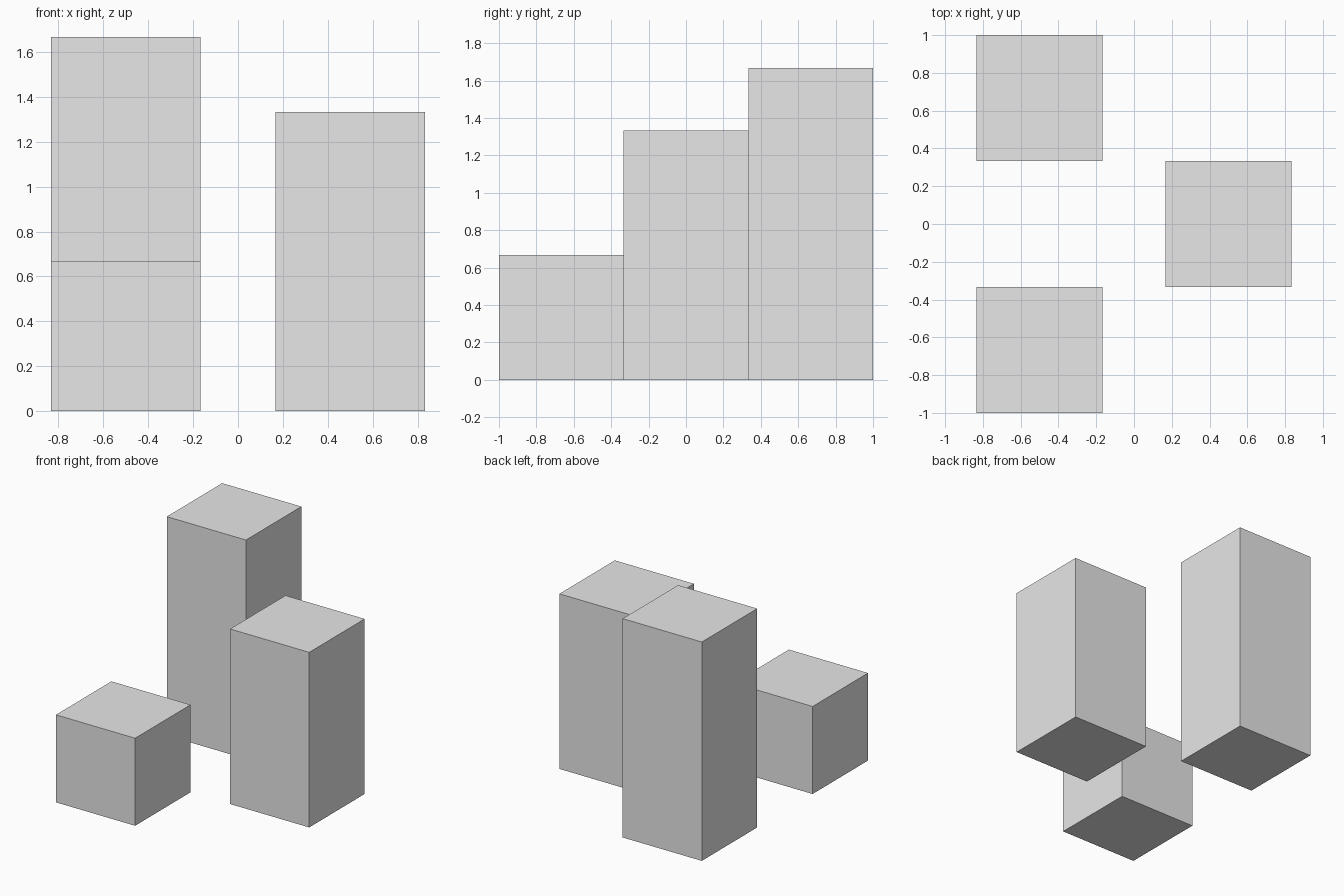
import bpy

cube = bpy.data.objects.get("Cube")
if cube:
    bpy.data.objects.remove(cube, do_unlink=True)

UNIT = 1 / 3
SIDE = 2 * UNIT

# Plain grey shared by all blocks
GREY = (0.8, 0.8, 0.8, 1)
grey = bpy.data.materials.new("light_grey")
grey.use_nodes = True
grey.diffuse_color = GREY
grey.node_tree.nodes["Principled BSDF"].inputs["Base Color"].default_value = GREY


def block(name, x, y, height):
    """Square block standing on the ground, centred at x, y."""
    bpy.ops.mesh.primitive_cube_add(size=1, location=(x, y, height / 2))
    obj = bpy.context.object
    obj.name = name
    obj.scale = (SIDE, SIDE, height)
    bpy.ops.object.transform_apply(location=False, rotation=False, scale=True)
    obj.data.materials.append(grey)


# Three blocks rising from front to back
block("short_front_block", -0.5, -SIDE, 2 * UNIT)
block("medium_middle_block", 0.5, 0, 4 * UNIT)
block("tall_back_block", -0.5, SIDE, 5 * UNIT)
